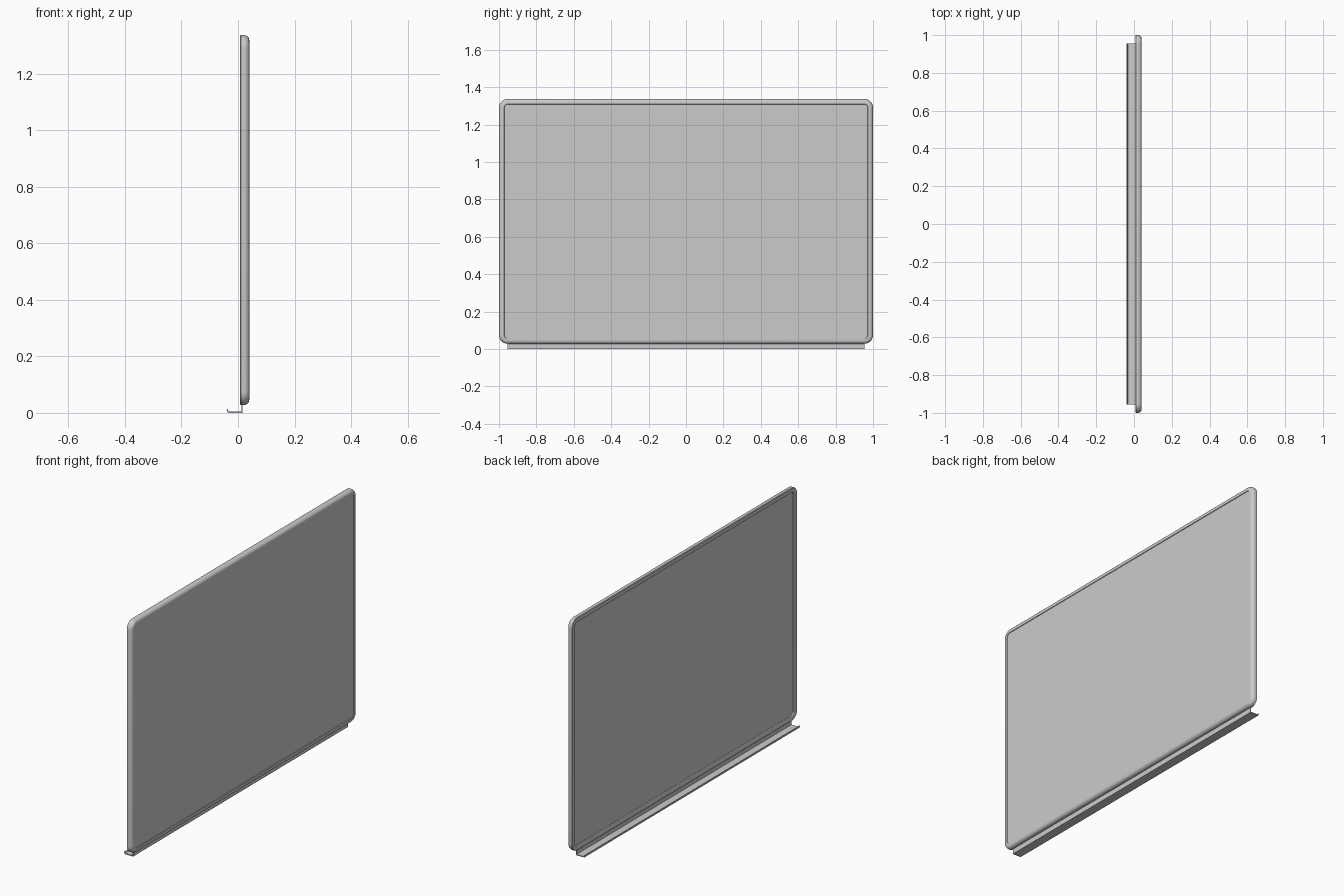
import bpy, bmesh
from math import sin, cos, pi

if "Cube" in bpy.data.objects:
    bpy.data.objects.remove(bpy.data.objects["Cube"])

Z0, Z1, HALF_Y, R = 0.028, 1.337, 1.0, 0.047


def finish(name, bm):
    bmesh.ops.recalc_face_normals(bm, faces=bm.faces)
    me = bpy.data.meshes.new(name)
    bm.to_mesh(me)
    bm.free()
    ob = bpy.data.objects.new(name, me)
    bpy.context.collection.objects.link(ob)
    bpy.ops.object.select_all(action='DESELECT')
    ob.select_set(True)
    bpy.context.view_layer.objects.active = ob
    bpy.ops.object.shade_smooth_by_angle(angle=0.6)
    return ob


def rounded_loop(bm, inset, x, n=8):
    """Rounded rectangle in the YZ plane, inset from the outer outline."""
    r = R - inset
    corners = [(HALF_Y - R, Z1 - R), (R - HALF_Y, Z1 - R),
               (R - HALF_Y, Z0 + R), (HALF_Y - R, Z0 + R)]
    return [bm.verts.new((x, cy + r * cos((k + i / n) * pi / 2), cz + r * sin((k + i / n) * pi / 2)))
            for k, (cy, cz) in enumerate(corners) for i in range(n + 1)]


def bridge(bm, a, b):
    for i in range(len(a)):
        j = (i + 1) % len(a)
        bm.faces.new((a[i], a[j], b[j], b[i]))


# Frame: closed section (inset, x) swept round the board outline
section = [(0.026, 0.018), (0.026, 0.009), (0.023, 0.007), (0.003, 0.007), (0.0, 0.010)]
section += [(0.018 * (1 - cos(t * pi / 10)), 0.022 + 0.018 * sin(t * pi / 10)) for t in range(6)]
section += [(0.027, 0.040), (0.029, 0.036)]
bm = bmesh.new()
loops = [rounded_loop(bm, d, x) for d, x in section]
for a, b in zip(loops, loops[1:] + loops[:1]):
    bridge(bm, a, b)
finish("frame", bm)

# Writing panel, recessed between the frame lips
bm = bmesh.new()
front, back = rounded_loop(bm, 0.024, 0.017), rounded_loop(bm, 0.024, 0.037)
bridge(bm, front, back)
bm.faces.new(front)
bm.faces.new(back)
finish("board_panel", bm)

# Pen tray: bent sheet extruded along the bottom edge
profile = [(0.016, 0.032), (0.016, 0.0), (-0.036, 0.0), (-0.040, 0.013),
           (-0.037, 0.014), (-0.033, 0.005), (0.012, 0.005), (0.012, 0.032)]
bm = bmesh.new()
left = [bm.verts.new((x, -0.955, z)) for x, z in profile]
right = [bm.verts.new((x, 0.955, z)) for x, z in profile]
bridge(bm, left, right)
bm.faces.new(left)
bm.faces.new(right)
finish("pen_tray", bm)
